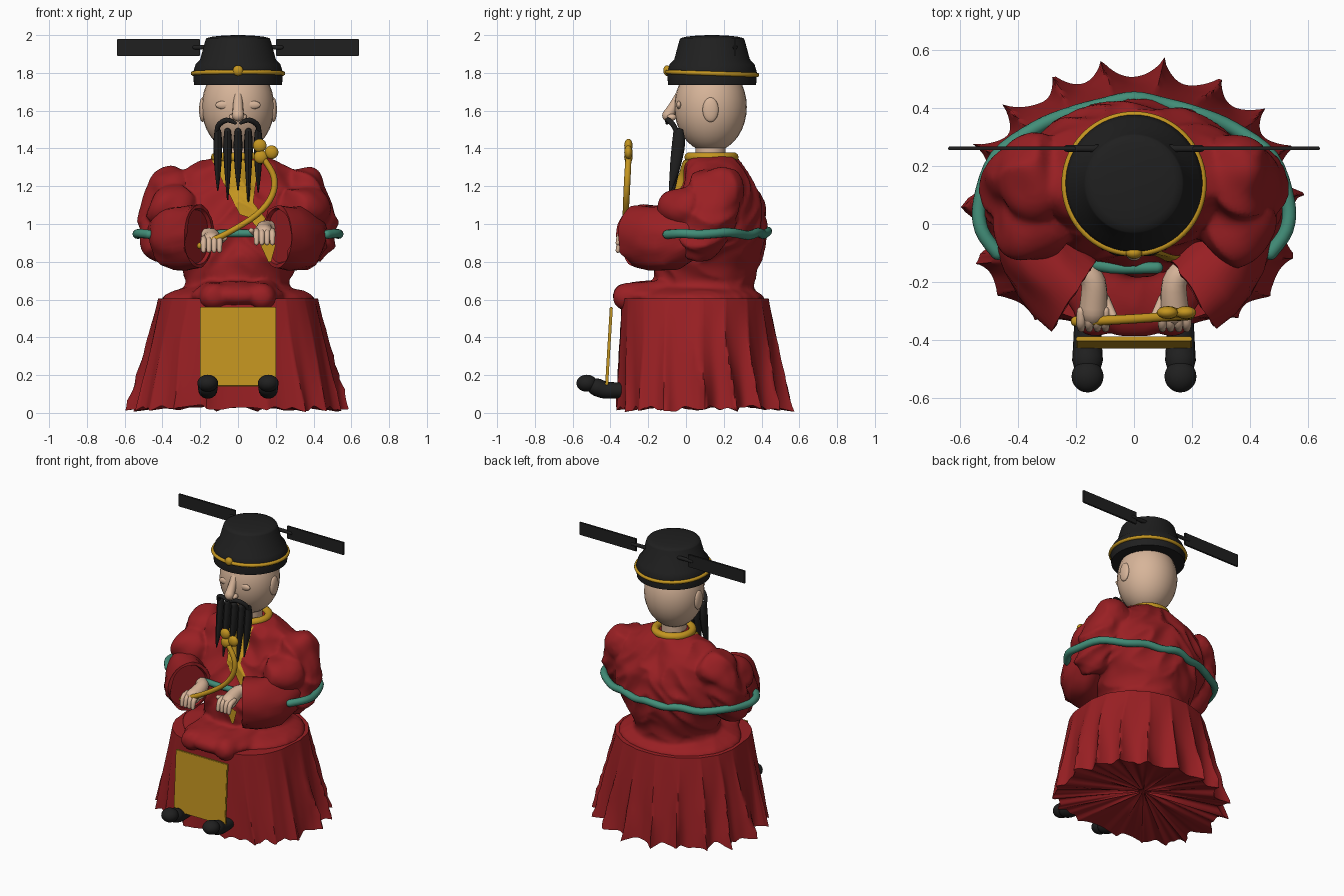
import bpy, bmesh, math
from mathutils import Vector, Matrix, noise
from mathutils.bvhtree import BVHTree

if "Cube" in bpy.data.objects:
    bpy.data.objects.remove(bpy.data.objects["Cube"])


def material(name, rgb):
    m = bpy.data.materials.new(name)
    m.use_nodes = True
    m.diffuse_color = (*rgb, 1)
    m.node_tree.nodes["Principled BSDF"].inputs["Base Color"].default_value = (*rgb, 1)
    return m


RED = material("red cloth", (0.32, 0.014, 0.017))
GOLD = material("gold", (0.55, 0.3, 0.014))
SKIN = material("skin", (0.68, 0.46, 0.32))
BLACK = material("black", (0.014, 0.014, 0.014))
GREEN = material("green belt", (0.055, 0.27, 0.19))


def finish(bm, name, mat, angle=40):
    bmesh.ops.recalc_face_normals(bm, faces=bm.faces[:])
    me = bpy.data.meshes.new(name)
    bm.to_mesh(me)
    bm.free()
    me.materials.append(mat)
    me.shade_smooth()
    me.set_sharp_from_angle(angle=math.radians(angle))
    ob = bpy.data.objects.new(name, me)
    bpy.context.scene.collection.objects.link(ob)
    return ob


def skin(bm, rings, loop=False):
    """Bridge rings of points, capping the ends unless they loop."""
    vs = [[bm.verts.new(p) for p in r] for r in rings]
    n = len(vs[0])
    for a, b in zip(vs, vs[1:] + vs[:1] if loop else vs[1:]):
        for i in range(n):
            j = (i + 1) % n
            bm.faces.new((a[i], a[j], b[j], b[i]))
    if not loop:
        bm.faces.new(vs[0])
        bm.faces.new(vs[-1])


def oval(cx, cy, z, rx, ry, n=48):
    angles = [2 * math.pi * i / n for i in range(n)]
    return [Vector((cx + rx * math.cos(t), cy + ry * math.sin(t), z)) for t in angles]


def blob(bm, centre, radii):
    bmesh.ops.create_uvsphere(bm, u_segments=28, v_segments=18, radius=1,
                              matrix=Matrix.Translation(centre) @ Matrix.Diagonal((*radii, 1)))


def sweep(bm, pts, sides=14, flat=1.0, axis=None, rounded=True):
    """Round tube through (x, y, z, radius) points."""
    P = [Vector(p) for p in pts]
    path = []
    if axis:
        path = P
    else:
        for i in range(len(P) - 1):
            a, b, c, d = P[max(i - 1, 0)], P[i], P[i + 1], P[min(i + 2, len(P) - 1)]
            for k in range(4):
                t = k / 4
                path.append(0.5 * (2 * b + (c - a) * t + (2 * a - 5 * b + 4 * c - d) * t * t
                                   + (3 * b - a - 3 * c + d) * t ** 3))
        path.append(P[-1])
    if rounded:
        ends = []
        for e, q in ((path[0], path[1]), (path[-1], path[-2])):
            out = (e.xyz - q.xyz).normalized()
            ends.append([(*(e.xyz + out * e.w * math.sin(k)), e.w * math.cos(k)) for k in (0.5, 1.0, 1.45)])
        path = [Vector(p) for p in ends[0][::-1]] + path + [Vector(p) for p in ends[1]]
    rings, u = [], None
    for i, p in enumerate(path):
        t = Vector(axis) if axis else path[min(i + 1, len(path) - 1)].xyz - path[max(i - 1, 0)].xyz
        t.normalize()
        if u is None:
            u = t.cross(Vector((0, 0, 1)))
            if u.length < 0.5:
                u = Vector((1, 0, 0))
        u = (u - t * u.dot(t)).normalized()
        v = u.cross(t)
        rings.append([p.xyz + p.w * (u * math.cos(a) + v * math.sin(a) * flat)
                      for a in (2 * math.pi * k / sides for k in range(sides))])
    skin(bm, rings)


def hoop(name, cy, z, radius, r, mat, tilt=0.0):
    bm = bmesh.new()
    rings = []
    for i in range(72):
        t = 2 * math.pi * i / 72
        c, s = math.cos(t), math.sin(t)
        rings.append([Vector(((radius + r * math.cos(a)) * c, cy + (radius + r * math.cos(a)) * s,
                              z - tilt * s + r * math.sin(a))) for a in (math.pi * k / 5 for k in range(10))])
    skin(bm, rings, loop=True)
    return finish(bm, name, mat)


def wrinkle(ob, amp, freq):
    """Push cloth out into soft ridges, fading towards the lap."""
    me = ob.data
    normals = [v.normal.copy() for v in me.vertices]
    for v, n in zip(me.vertices, normals):
        q = Vector((v.co.x, v.co.y, v.co.z * 1.4 + abs(v.co.x))) * freq
        fade = min(max((v.co.z - 0.6) * 4, 0.2), 1)
        v.co += n * amp * fade * (0.6 - 2 * abs(noise.noise(q)))


def box(name, centre, size, mat, rot=0.0):
    bm = bmesh.new()
    bmesh.ops.create_cube(bm, size=1, matrix=Matrix.Translation(centre) @ Matrix.Rotation(rot, 4, 'X')
                          @ Matrix.Diagonal((*size, 1)))
    bmesh.ops.bevel(bm, geom=bm.edges[:], offset=0.003, segments=2, affect='EDGES')
    return finish(bm, name, mat)


# Pleated skirt: squarish at the front, sharp crests growing towards the hem
bm = bmesh.new()
SEG, PLEATS, ROWS = 306, 18, 22
rings = []
for row in range(-1, ROWS + 5):
    f = min(max(row, 0) / ROWS, 1)
    shrink = 0.95 if row < 0 else 1 - max(row - ROWS, 0) * 0.235
    ring = []
    for i in range(SEG):
        t = 2 * math.pi * i / SEG
        c, s = math.cos(t), math.sin(t)
        power = 0.7 if s < 0 else 1
        sway = 0.6 * noise.noise((c * 2, s * 2, f * 1.5))
        fold = 0.55 - abs(math.sin(PLEATS * t / 2 + sway)) ** 0.6
        amp = (0.015 + 0.15 * f ** 1.2) * (1 + 0.5 * noise.noise((c * 3, s * 3, 4)))
        k = (1 + amp * fold * (1 if s > -0.3 else 0.4)) * shrink
        rx = 0.42 + 0.135 * f
        ry = 0.35 + 0.10 * f if s > 0 else 0.435 + 0.015 * f
        z = 0.605 - 0.585 * f + 0.07 * (1 - shrink) * (0.4 if row < 0 else 1)
        z += 0.03 * f * shrink * noise.noise((c * 7, s * 7, 0)) - 0.02 * f * fold
        ring.append(Vector((rx * k * math.copysign(abs(c) ** power, c),
                            0.09 + ry * k * math.copysign(abs(s) ** power, s), max(z, 0))))
    rings.append(ring)
skin(bm, rings)
finish(bm, "pleated_skirt", RED, 60)

# Robe: torso, shoulders, upper arms and lap fused into one cloth body
bm = bmesh.new()
profile = [(0.58, 0.30, 0.25, 0.11), (0.70, 0.27, 0.26, 0.10), (0.82, 0.32, 0.285, 0.11),
           (0.95, 0.39, 0.28, 0.14), (1.10, 0.38, 0.245, 0.165), (1.22, 0.34, 0.19, 0.16),
           (1.28, 0.29, 0.16, 0.15), (1.32, 0.20, 0.14, 0.14), (1.35, 0.13, 0.12, 0.135)]
skin(bm, [oval(0, cy, z, rx, ry) for z, rx, ry, cy in profile])
blob(bm, (0, 0.06, 0.6), (0.41, 0.36, 0.085))
blob(bm, (0, -0.2, 0.62), (0.25, 0.19, 0.075))
for s in (-1, 1):
    sweep(bm, [(s * 0.14, 0.1, 0.61, 0.09), (s * 0.14, -0.12, 0.615, 0.085), (s * 0.13, -0.315, 0.615, 0.075)])
    blob(bm, (s * 0.35, 0.16, 1.185), (0.115, 0.15, 0.115))
    blob(bm, (s * 0.35, 0.0, 1.08), (0.13, 0.14, 0.12))
    sweep(bm, [(s * 0.35, 0.16, 1.17, 0.12), (s * 0.4, 0.14, 1.04, 0.12), (s * 0.4, 0.07, 0.92, 0.115)])
robe = finish(bm, "robe", RED)
mod = robe.modifiers.new("Fuse", 'REMESH')
mod.mode, mod.voxel_size = 'VOXEL', 0.014
mod = robe.modifiers.new("Soften", 'SMOOTH')
mod.factor, mod.iterations = 0.5, 8
fused = bpy.data.meshes.new_from_object(robe.evaluated_get(bpy.context.evaluated_depsgraph_get()))
robe.modifiers.clear()
robe.data = fused
fused.materials.clear()
fused.materials.append(RED)
wrinkle(robe, 0.026, 5)
fused.shade_smooth()
surface = BVHTree.FromPolygons([v.co for v in fused.vertices], [p.vertices for p in fused.polygons])


def drape(name, tl, tr, bl, br, mat, y=None, n=16):
    """Thin cloth patch laid on the front of the robe between four (x, z) corners."""
    bm = bmesh.new()
    grid = []
    for j in range(n + 1):
        a, b = (Vector(p).lerp(Vector(q), j / n) for p, q in ((tl, bl), (tr, br)))
        row = []
        for i in range(n + 1):
            x, z = a.lerp(b, i / n)
            hit = surface.ray_cast(Vector((x, -1, z)), Vector((0, 1, 0)))[0]
            depth = y if y is not None else (hit.y if hit else 0.01) - 0.009
            row.append(bm.verts.new((x, depth, z)))
        grid.append(row)
    for r, q in zip(grid, grid[1:]):
        for i in range(n):
            bm.faces.new((r[i], q[i], q[i + 1], r[i + 1]))
    return finish(bm, name, mat, 60)


drape("inner_collar", (-0.14, 1.34), (0.11, 1.34), (0.01, 1.05), (0.07, 1.03), GOLD)
drape("lapel_band", (-0.01, 1.11), (0.06, 1.14), (0.11, 0.97), (0.17, 1.0), GOLD)
drape("sash_tail", (0.1, 0.93), (0.2, 0.89), (0.16, 0.8), (0.175, 0.8), GOLD, y=-0.3)
hoop("collar", 0.135, 1.353, 0.118, 0.026, GOLD)

# Belt: one length round the back and elbows, one short length at the front
half = [(0.47, -0.1, 0.945), (0.525, -0.02, 0.95), (0.53, 0.08, 0.945), (0.475, 0.23, 0.955),
        (0.34, 0.33, 0.94), (0.22, 0.38, 0.955), (0.11, 0.41, 0.945)]
ring = [(x, y, z, 0.024) for x, y, z in half] + [(0, 0.432, 0.962, 0.024)]
bm = bmesh.new()
sweep(bm, ring + [(-x, y, z, 0.024) for x, y, z in half[::-1]], 12)
sweep(bm, [(-0.22, -0.12, 0.945, 0.02), (-0.08, -0.15, 0.95, 0.02), (0.08, -0.15, 0.95, 0.02)], 12)
finish(bm, "belt", GREEN)

for s, side in ((-1, "right"), (1, "left")):
    # Wide sleeve with a shallow cuff opening turned inwards
    bm = bmesh.new()
    sweep(bm, [(s * 0.45, 0.09, 0.94, 0.05), (s * 0.425, 0.05, 0.94, 0.085), (s * 0.40, 0.0, 0.93, 0.115),
               (s * 0.37, -0.05, 0.92, 0.135), (s * 0.32, -0.12, 0.92, 0.143), (s * 0.27, -0.18, 0.925, 0.145),
               (s * 0.21, -0.24, 0.935, 0.142), (s * 0.21, -0.24, 0.935, 0.132), (s * 0.225, -0.232, 0.935, 0.125)],
          sides=48, flat=1.15, axis=(-s * 0.85, -0.53, 0), rounded=False)
    wrinkle(finish(bm, side + "_sleeve", RED, 50), 0.02, 6)

    # Hand with four curled fingers and a thumb
    bm = bmesh.new()
    hz = 0.905 if s < 0 else 0.945
    sweep(bm, [(s * 0.18, -0.15, hz + 0.03, 0.04), (s * 0.14, -0.2, hz + 0.03, 0.043), (s * 0.14, -0.3, hz, 0.05)])
    for k in range(4):
        x = s * 0.14 + (k - 1.5) * 0.028
        sweep(bm, [(x, -0.3, hz + 0.02, 0.015), (x, -0.345, hz + 0.005, 0.016), (x, -0.36, hz - 0.045, 0.013)], 10)
    sweep(bm, [(s * 0.1, -0.26, hz, 0.018), (s * 0.07, -0.32, hz + 0.02, 0.014)], 10)
    finish(bm, side + "_hand", SKIN)

    # Shoe with raised round toe
    bm = bmesh.new()
    sweep(bm, [(s * 0.16, -0.32, 0.12, 0.045), (s * 0.16, -0.42, 0.12, 0.05), (s * 0.16, -0.47, 0.135, 0.053)],
          20, flat=0.9)
    blob(bm, (s * 0.16, -0.525, 0.157), (0.055, 0.055, 0.045))
    finish(bm, side + "_shoe", BLACK)

    # Ear
    bm = bmesh.new()
    blob(bm, (s * 0.188, 0.13, 1.605), (0.018, 0.042, 0.065))
    finish(bm, side + "_ear", SKIN)
    # Hat wing on a short stem
    box(side + "_hat_wing", (s * 0.42, 0.26, 1.935), (0.44, 0.012, 0.09), BLACK)
    bm = bmesh.new()
    sweep(bm, [(s * 0.12, 0.26, 1.935, 0.013), (s * 0.23, 0.26, 1.935, 0.012)])
    finish(bm, side + "_wing_stem", BLACK)
    # Moustache
    bm = bmesh.new()
    sweep(bm, [(s * 0.015, -0.1, 1.535, 0.009), (s * 0.06, -0.095, 1.55, 0.014),
               (s * 0.105, -0.065, 1.52, 0.014), (s * 0.115, -0.04, 1.46, 0.01)], 10)
    finish(bm, side + "_moustache", BLACK)

# Head, face and neck
bm = bmesh.new()
blob(bm, (0, 0.13, 1.62), (0.192, 0.192, 0.24))
sweep(bm, [(0, -0.025, 1.7, 0.022), (0, -0.068, 1.62, 0.027), (0, -0.095, 1.575, 0.032)])
for s in (-1, 1):
    blob(bm, (s * 0.028, -0.075, 1.565), (0.02, 0.025, 0.018))
    blob(bm, (s * 0.075, -0.037, 1.63), (0.045, 0.014, 0.022))
finish(bm, "head", SKIN)
bm = bmesh.new()
skin(bm, [oval(0, 0.13, z, 0.08, 0.08) for z in (1.3, 1.46)])
finish(bm, "neck", SKIN)

# Beard strands, deeper than they are wide
bm = bmesh.new()
for x, tip in ((-0.107, 1.18), (-0.055, 1.13), (0, 1.18), (0.055, 1.1), (0.107, 1.17)):
    sweep(bm, [(x, -0.04, 1.49, 0.018), (x, -0.04, 1.42, 0.023), (x, -0.058, 1.3, 0.018), (x, -0.085, tip, 0.004)],
          12, flat=1.5)
finish(bm, "beard", BLACK)

# Hat with gold band and front bead
bm = bmesh.new()
hat = [(1.735, 0.19), (1.735, 0.233), (1.8, 0.238), (1.845, 0.225), (1.872, 0.2), (1.975, 0.172),
       (1.984, 0.166), (1.991, 0.14), (1.996, 0.1), (1.999, 0.05), (2.0, 0.01)]
skin(bm, [oval(0, 0.138, z, r, r, 64) for z, r in hat])
finish(bm, "hat", BLACK, 50)
hoop("hat_band", 0.138, 1.797, 0.238, 0.012, GOLD, tilt=0.008)
bm = bmesh.new()
blob(bm, (0, -0.1, 1.812), (0.028, 0.02, 0.028))
finish(bm, "hat_bead", GOLD)

# Curved sceptre with a three-lobed head
bm = bmesh.new()
sweep(bm, [(-0.2, -0.335, 0.885, 0.018), (-0.06, -0.33, 0.95, 0.016), (0.1, -0.32, 1.05, 0.016),
           (0.18, -0.315, 1.15, 0.017), (0.19, -0.31, 1.25, 0.017), (0.14, -0.305, 1.34, 0.016)])
for x, z in ((0.115, 1.415), (0.178, 1.38), (0.12, 1.355)):
    blob(bm, (x, -0.305, z), (0.036, 0.022, 0.036))
finish(bm, "sceptre", GOLD)

# Front apron panel
box("apron_panel", (0, -0.408, 0.35), (0.4, 0.016, 0.42), GOLD, rot=-0.06)
